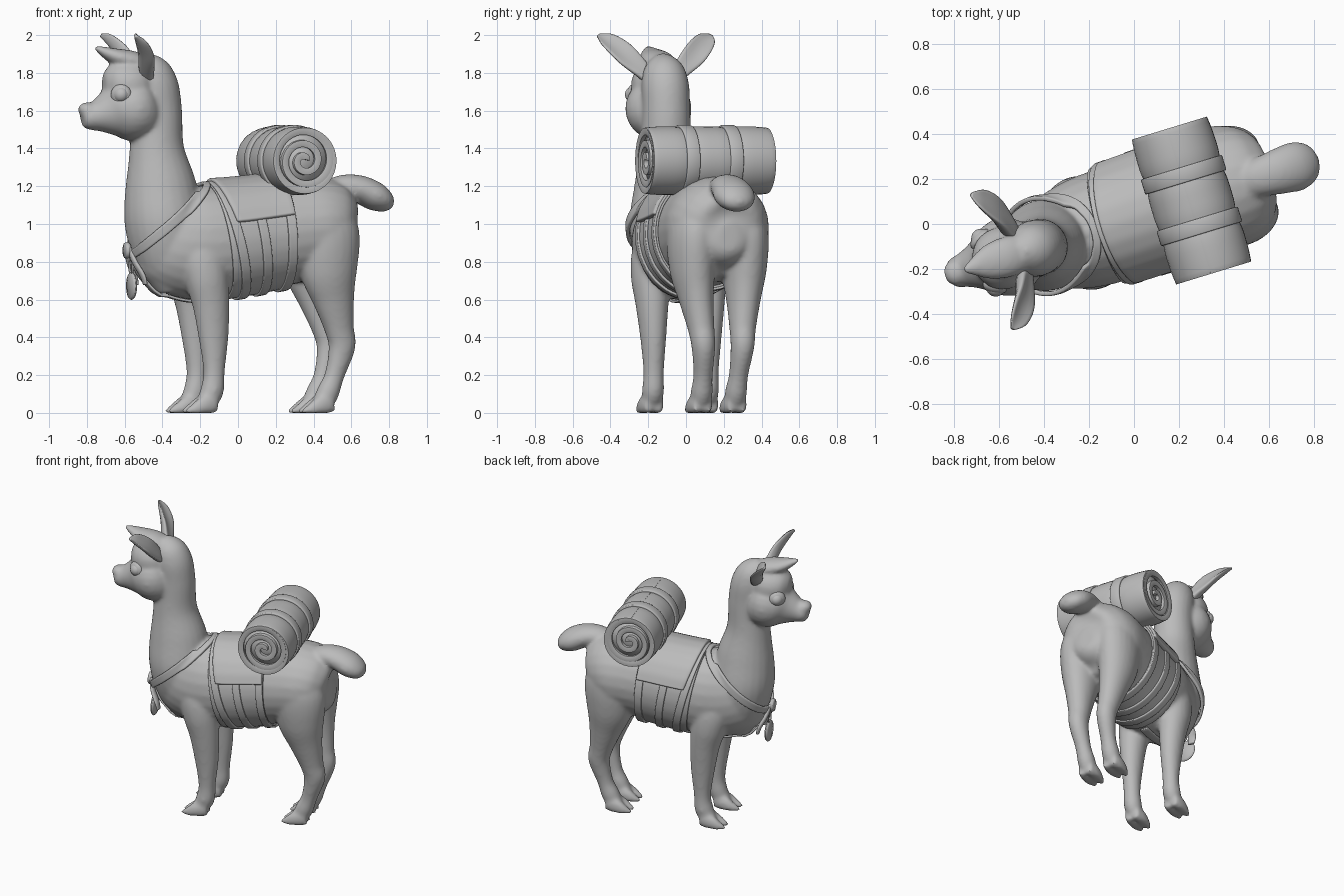
import bpy, bmesh, math
from mathutils import Vector

if "Cube" in bpy.data.objects:
    bpy.data.objects.remove(bpy.data.objects["Cube"])

# Modelled facing -X about its own mid-plane, then every part is turned 17 degrees.
YAW, ORIGIN = math.radians(17), (-0.007, 0.024, 0)
grey = bpy.data.materials.new("plain grey")
grey.diffuse_color = (0.5, 0.5, 0.5, 1)
grey.use_nodes = True
grey.node_tree.nodes["Principled BSDF"].inputs["Base Color"].default_value = grey.diffuse_color


def finish(name, bm):
    for f in bm.faces:
        f.smooth = True
    me = bpy.data.meshes.new(name)
    bm.to_mesh(me)
    bm.free()
    me.materials.append(grey)
    ob = bpy.data.objects.new(name, me)
    bpy.context.collection.objects.link(ob)
    ob.rotation_euler.z = YAW
    ob.location = ORIGIN
    return ob


def spline(st, steps=6):
    """Catmull-Rom through stations (x, y, z, side radius, other radius)."""
    out = []
    for i in range(len(st) - 1):
        p = [st[max(i - 1, 0)], st[i], st[i + 1], st[min(i + 2, len(st) - 1)]]
        for k in range(steps):
            t = k / steps
            out.append([0.5 * (2 * b + (c - a) * t + (2 * a - 5 * b + 4 * c - d) * t * t
                               + (3 * b - a - 3 * c + d) * t ** 3) for a, b, c, d in zip(*p)])
    return out + [list(st[-1])]


def loft(bm, st, n=24, cup=0.0):
    pts = spline(st)
    rings = []
    for i, p in enumerate(pts):
        t = (Vector(pts[min(i + 1, len(pts) - 1)][:3]) - Vector(pts[max(i - 1, 0)][:3])).normalized()
        a = Vector((0, 1, 0))
        a = (a - t * t.dot(a)).normalized()
        b = t.cross(a)
        ring = []
        for k in range(n):
            c, s = math.cos(math.tau * k / n), math.sin(math.tau * k / n)
            v = Vector(p[:3]) + a * c * p[3] + b * (s * p[4] + cup * c * c * p[3])
            v.z = max(v.z, 0)
            ring.append(bm.verts.new(v))
        rings.append(ring)
    faces = [bm.faces.new((r[k], r[(k + 1) % n], q[(k + 1) % n], q[k]))
             for r, q in zip(rings, rings[1:]) for k in range(n)]
    faces += [bm.faces.new(rings[0]), bm.faces.new(rings[-1])]
    bmesh.ops.recalc_face_normals(bm, faces=faces)


def sheet(name, f, n, m, thick, wrap=None):
    """Grid of points f(s, t), wrapped onto the body at a distance and thickened."""
    bm = bmesh.new()
    g = [[bm.verts.new(f(i / n, j / m)) for j in range(m + 1)] for i in range(n + 1)]
    for i in range(n):
        for j in range(m):
            bm.faces.new((g[i][j], g[i + 1][j], g[i + 1][j + 1], g[i][j + 1]))
    bmesh.ops.remove_doubles(bm, verts=bm.verts, dist=1e-5)
    ob = finish(name, bm)
    if wrap is not None:
        w = ob.modifiers.new("wrap", 'SHRINKWRAP')
        w.target, w.wrap_mode, w.offset = body, 'ABOVE_SURFACE', wrap
    so = ob.modifiers.new("thickness", 'SOLIDIFY')
    so.thickness, so.offset = thick, 0
    bv = ob.modifiers.new("soft edge", 'BEVEL')
    bv.width, bv.segments, bv.angle_limit = min(thick * 0.3, 0.008), 2, math.radians(50)
    return ob


# Body: trunk, neck, head, tail and legs fused into one smooth skin
TRUNK = [(-.50, 0, .95, .10, .16), (-.42, 0, .925, .19, .255), (-.25, 0, .90, .245, .30),
         (-.05, .002, .913, .258, .295), (.15, .008, .94, .262, .287), (.32, .013, .965, .272, .28),
         (.46, .016, .975, .275, .275), (.56, .018, .96, .235, .24), (.62, .018, .945, .15, .16),
         (.645, .018, .945, .05, .06)]
NECK = [(-.36, 0, .64, .08, .08), (-.385, 0, .80, .17, .165), (-.405, 0, 1.0, .205, .205),
        (-.42, 0, 1.2, .175, .19), (-.442, 0, 1.4, .138, .145), (-.44, 0, 1.6, .127, .132),
        (-.46, 0, 1.74, .125, .128), (-.50, 0, 1.83, .10, .10), (-.53, 0, 1.885, .04, .04)]
HEAD = [(-.42, 0, 1.64, .06, .08), (-.50, 0, 1.62, .15, .16), (-.58, 0, 1.61, .178, .17),
        (-.66, 0, 1.60, .155, .152), (-.72, 0, 1.585, .11, .115), (-.78, 0, 1.57, .08, .08),
        (-.83, 0, 1.56, .066, .062), (-.855, 0, 1.555, .045, .045)]
CROWN = [(-.47, 0, 1.73, .06, .06), (-.53, 0, 1.73, .125, .125), (-.61, 0, 1.735, .14, .135),
         (-.69, 0, 1.74, .11, .11), (-.735, 0, 1.74, .045, .055)]
TUFT = [(-.46, 0, 1.80, .07, .04), (-.56, 0, 1.855, .09, .055), (-.67, 0, 1.885, .078, .045),
        (-.785, 0, 1.935, .014, .012)]
TAIL = [(.48, .01, 1.15, .07, .06), (.58, .01, 1.195, .085, .063), (.68, .01, 1.185, .102, .074),
        (.77, .01, 1.145, .11, .076), (.835, .01, 1.11, .08, .052), (.862, .01, 1.095, .03, .02)]
NOSE = [(-.79, 0, 1.60, .045, .035), (-.835, 0, 1.605, .058, .04), (-.87, 0, 1.598, .032, .022)]
bm = bmesh.new()
for part in (TRUNK, NECK, HEAD, CROWN, TUFT, TAIL, NOSE):
    loft(bm, part)
for s in (-1, 1):
    front = [(-.25, .12, .98, .07, .10), (-.235, .14, .85, .105, .135), (-.215, .153, .72, .105, .12),
             (-.19, .155, .58, .087, .10), (-.175, .153, .40, .068, .08), (-.172, .152, .22, .054, .057),
             (-.182, .152, .12, .058, .062), (-.21, .152, .06, .052, .055), (-.225, .152, .02, .045, .05)]
    back = [(.44, .10, 1.10, .12, .14), (.455, .14, .95, .13, .18), (.468, .142, .76, .118, .158),
            (.50, .13, .60, .09, .113), (.535, .115, .45, .07, .08), (.553, .108, .35, .062, .072),
            (.515, .098, .20, .051, .053), (.48, .095, .11, .058, .06), (.45, .095, .05, .052, .055),
            (.44, .095, .02, .045, .05)]
    for leg in (front, back):
        shift = .01 if leg is back else 0
        loft(bm, [(x, s * y + shift, z, a, b) for x, y, z, a, b in leg])
        hx = leg[-1][0]
        hy = s * leg[-1][1] + shift
        for toe in (-.033, .033):   # cloven hooves
            loft(bm, [(hx + .06, hy + toe * .8, .05, .026, .05), (hx, hy + toe, .04, .034, .055),
                      (hx - .06, hy + toe, .016, .03, .04), (hx - .115, hy + toe * .8, .003, .014, .014)], 12)
body = finish("body", bm)
rm = body.modifiers.new("fuse", 'REMESH')
rm.mode, rm.voxel_size, rm.use_smooth_shade = 'VOXEL', 0.011, True
sm = body.modifiers.new("soften", 'SMOOTH')
sm.factor, sm.iterations = 0.5, 12

# Ears, eyes and nostrils
for s, side in ((-1, "right"), (1, "left")):
    bm = bmesh.new()
    loft(bm, [(-.52, s * .07, 1.76, .03, .03), (-.545, s * .12, 1.82, .05, .032),
              (-.58, s * .205, 1.90, .064, .024), (-.625, s * .275, 1.965, .05, .016),
              (-.655, s * .312, 1.997, .012, .008)], 16, cup=-.45)
    finish(side + " ear", bm)
    for name, r, flat in (("eyeball", .044, 1), ("eyelid", .056, .6)):
        bm = bmesh.new()
        bmesh.ops.create_uvsphere(bm, u_segments=24, v_segments=14, radius=r)
        for v in bm.verts:
            x, y, z = v.co.x, v.co.y * flat, v.co.z
            v.co = Vector((-.672 + x * .9 - y * s * .4, s * .108 + y + x * s * .45, 1.685 + z))
        finish(side + " " + name, bm)


# Saddle cloth, border straps and flap, all following the trunk
def trunk(u, a):
    pts = spline(TRUNK)
    for p, q in zip(pts, pts[1:]):
        if p[0] <= u <= q[0]:
            k = (u - p[0]) / (q[0] - p[0])
            y, z, rw, rz = (p[i] + (q[i] - p[i]) * k for i in (1, 2, 3, 4))
            return Vector((u, y + math.sin(a) * rw, z + math.cos(a) * rz))


def girth(name, u0, u1, half, off, thick, slant, flare=0.0):
    def f(s, t):
        a = (s * 2 - 1) * half
        lean = slant * (1 - math.cos(a))
        p = trunk(u0 + lean + (u1 - u0 - lean * .7) * t, a)
        return p
    return sheet(name, f, 72, 12, thick, off)


girth("saddle cloth", -.165, .235, math.pi, .008, .014, .05)
for name, u in (("front girth strap", -.165), ("middle girth strap", 0.0), ("rear girth strap", .185)):
    def band(s, t, u=u):
        a = (s * 2 - 1) * math.pi
        return trunk(u + (.05 - u * .17) * (1 - math.cos(a)) + .05 * t, a)
    sheet(name, band, 72, 4, .014, .02)
girth("saddle flap", -.145, .225, math.radians(72), .027, .03, .10)


# Collar strap and the breast strap running back between the front legs
def collar(s, t):
    a = math.tau * s
    c = Vector((-.41 + .235 * math.cos(a), .225 * math.sin(a), 1.015 + .195 * math.cos(a)))
    return c + Vector((-.64, 0, .77)) * (t - .5) * .055


sheet("collar", collar, 72, 4, .02, .014)
breast = spline([(-.60, 0, .86, 0, 0), (-.54, 0, .77, 0, 0), (-.42, 0, .65, 0, 0),
                 (-.28, 0, .59, 0, 0), (-.08, 0, .60, 0, 0)])
sheet("breast strap", lambda s, t: Vector(breast[round(s * 24)][:3]) + Vector((0, (t - .5) * .06, 0)),
      24, 4, .014, .012)


# Hanging tag, ring and tabs on the collar
def disc(name, x, z, r, thick):
    bm = bmesh.new()
    loft(bm, [(x - thick, 0, z, r * .9, r * .9), (x - thick / 2, 0, z, r, r), (x, 0, z, r * .9, r * .9)], 32)
    return finish(name, bm)


disc("tag", -.572, .672, .074, .02)
sheet("tag ring", lambda s, t: Vector((-.59 + .012 * t, .03 * math.cos(math.tau * s),
                                       .775 + .04 * math.sin(math.tau * s))), 24, 1, .012)
disc("collar buckle", -.595, .86, .044, .025)
for s in (-1, 1):
    bm = bmesh.new()
    loft(bm, [(-.60, s * .02, .87, .02, .012), (-.58, s * .05, .80, .026, .014),
              (-.545, s * .075, .73, .03, .014), (-.53, s * .08, .68, .026, .01)], 12)
    finish("collar tab", bm)

# Bedroll: a rolled mat pinched by two straps, its core slightly recessed
RX, RZ, HALF = .275, 1.335, .335


def pinch(y):
    return 1 - .06 * math.exp(-((abs(y) - .12) / .045) ** 2) - .05 * (abs(y) / HALF) ** 6


def mat(s, t):
    y = (t * 2 - 1) * HALF
    r = (.012 + .153 * min(1, s / .69)) * pinch(y)
    a = math.tau * 3.2 * s + .4
    return Vector((RX + r * math.cos(a), y, RZ + r * math.sin(a)))


sheet("bedroll", mat, 120, 28, .036)
bm = bmesh.new()
bmesh.ops.create_cone(bm, cap_ends=True, segments=40, radius1=.145, radius2=.145, depth=.62)
for v in bm.verts:
    v.co = Vector((RX + v.co.x, v.co.z, RZ + v.co.y))
bmesh.ops.recalc_face_normals(bm, faces=bm.faces)
finish("bedroll core", bm)
for y0 in (-.12, .12):
    sheet("bedroll strap", lambda s, t: Vector((RX + .18 * math.cos(math.tau * s), y0 + (t - .5) * .07,
                                                RZ + .18 * math.sin(math.tau * s))), 56, 2, .018)
